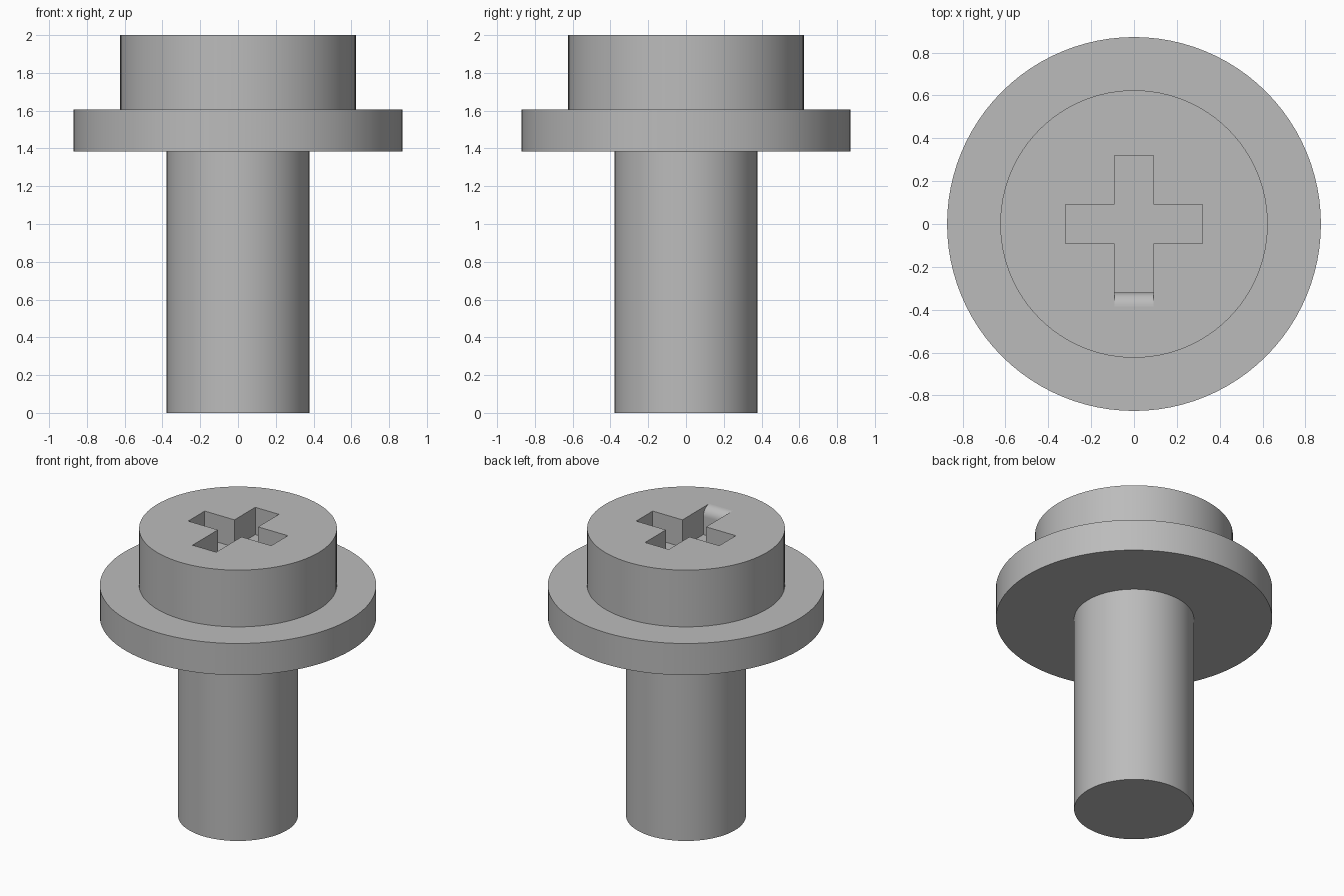
import bpy
import bmesh
from math import sin, cos, pi, radians

SIDES = 96
HEAD_R, FLANGE_R, SHAFT_R = 0.624, 0.872, 0.378
TOP, FLANGE_TOP, FLANGE_BOTTOM = 2.0, 1.605, 1.385
ARM, HALF, DEPTH, ROUND = 0.32, 0.091, 0.19, 0.065

cube = bpy.data.objects.get("Cube")
if cube:
    bpy.data.objects.remove(cube, do_unlink=True)

steel = bpy.data.materials.new("grey_steel")
steel.use_nodes = True
grey = (0.5, 0.5, 0.5, 1)
steel.diffuse_color = grey
steel.node_tree.nodes["Principled BSDF"].inputs["Base Color"].default_value = grey


def make_object(name, bm):
    bmesh.ops.recalc_face_normals(bm, faces=bm.faces)
    mesh = bpy.data.meshes.new(name)
    bm.to_mesh(mesh)
    bm.free()
    mesh.materials.append(steel)
    obj = bpy.data.objects.new(name, mesh)
    bpy.context.collection.objects.link(obj)
    return obj


def turned_solid(name, profile):
    """Solid of revolution with flat caps; profile is (radius, height) pairs."""
    bm = bmesh.new()
    rings = [[bm.verts.new((r * cos(2 * pi * i / SIDES), r * sin(2 * pi * i / SIDES), z))
              for i in range(SIDES)] for r, z in profile]
    for low, high in zip(rings, rings[1:]):
        for i in range(SIDES):
            j = (i + 1) % SIDES
            bm.faces.new((low[i], low[j], high[j], high[i]))
    bm.faces.new(rings[0])
    bm.faces.new(rings[-1])
    return make_object(name, bm)


def slot_cutter(name, outline, place):
    """Extrude an outline of (along, z) points across the slot width."""
    bm = bmesh.new()
    ends = [[bm.verts.new(place(a, side, z)) for a, z in outline] for side in (-HALF, HALF)]
    for i in range(len(outline)):
        j = (i + 1) % len(outline)
        bm.faces.new((ends[0][i], ends[0][j], ends[1][j], ends[1][i]))
    bm.faces.new(ends[0])
    bm.faces.new(ends[1])
    obj = make_object(name, bm)
    obj.hide_render = True
    return obj


# Shaft, flange and head as one turned body
screw = turned_solid("screw_body", [
    (SHAFT_R, 0), (SHAFT_R, FLANGE_BOTTOM), (FLANGE_R, FLANGE_BOTTOM),
    (FLANGE_R, FLANGE_TOP), (HEAD_R, FLANGE_TOP), (HEAD_R, TOP)])

# Cross recess: a plain side slot, and a long slot with a rounded front lip
floor, above = TOP - DEPTH, TOP + 0.1
side_slot = [(-ARM, floor), (ARM, floor), (ARM, above), (-ARM, above)]
lip = [(-ARM - ROUND * (1 - cos(t)), TOP - ROUND * (1 - sin(t)))
       for t in [pi / 2 * k / 10 for k in range(11)]]
long_slot = [(ARM, above), (ARM, floor), (-ARM, floor)] + lip + [(-ARM - ROUND, above)]
cutters = [
    slot_cutter("side_slot_cutter", side_slot, lambda a, s, z: (a, s, z)),
    slot_cutter("long_slot_cutter", long_slot, lambda a, s, z: (s, a, z))]

bpy.ops.object.select_all(action="DESELECT")
bpy.context.view_layer.objects.active = screw
screw.select_set(True)
for cutter in cutters:
    cut = screw.modifiers.new(cutter.name, "BOOLEAN")
    cut.operation, cut.solver, cut.object = "DIFFERENCE", "EXACT", cutter
    bpy.ops.object.modifier_apply(modifier=cut.name)
for cutter in cutters:
    bpy.data.objects.remove(cutter, do_unlink=True)

# Smooth round walls, with crisp borders around every level face
bpy.ops.object.shade_smooth_by_angle(angle=radians(30))
bm = bmesh.new()
bm.from_mesh(screw.data)
for face in bm.faces:
    if abs(face.normal.z) > 0.9999:
        for edge in face.edges:
            edge.smooth = False
bm.to_mesh(screw.data)
bm.free()
